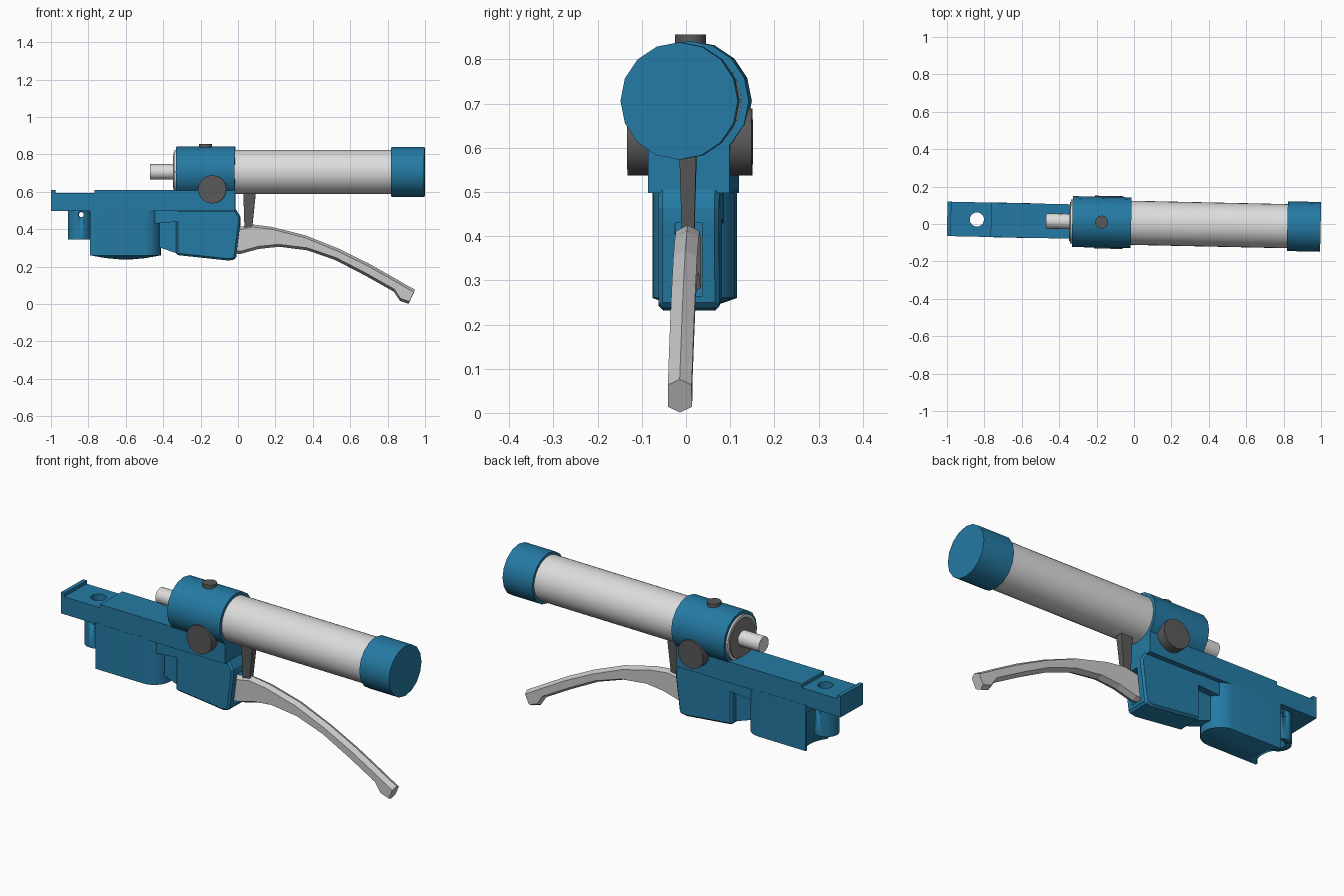
import bpy, bmesh, math
from mathutils import Matrix

if "Cube" in bpy.data.objects:
    bpy.data.objects.remove(bpy.data.objects["Cube"])

# Whole model is turned very slightly about z
PLACE = Matrix.Translation((0, 0.006, 0)) @ Matrix.Rotation(-0.0215, 4, 'Z')
AXIS_Z = 0.706


def material(name, rgb):
    m = bpy.data.materials.new(name)
    m.diffuse_color = (*rgb, 1)
    m.use_nodes = True
    m.node_tree.nodes["Principled BSDF"].inputs["Base Color"].default_value = m.diffuse_color
    return m


BLUE = material("blue", (0.018, 0.195, 0.37))
SILVER = material("light_silver", (0.72, 0.72, 0.72))
LEVER = material("lever_grey", (0.58, 0.58, 0.58))
DARK = material("dark_grey", (0.10, 0.10, 0.10))
DISC = material("mid_grey", (0.21, 0.19, 0.19))


def finish(bm, name, mat, smooth=True):
    bmesh.ops.recalc_face_normals(bm, faces=bm.faces)
    me = bpy.data.meshes.new(name)
    bm.to_mesh(me)
    bm.free()
    me.transform(PLACE)
    ob = bpy.data.objects.new(name, me)
    bpy.context.collection.objects.link(ob)
    if mat:
        me.materials.append(mat)
    activate(ob)
    if smooth:
        bpy.ops.object.shade_smooth_by_angle(angle=math.radians(32))
    return ob


def activate(ob):
    bpy.ops.object.select_all(action='DESELECT')
    ob.select_set(True)
    bpy.context.view_layer.objects.active = ob


def loft(rings, name, mat, smooth=True):
    """Skin closed rings of equal length and cap both ends."""
    bm = bmesh.new()
    vs = [[bm.verts.new(p) for p in r] for r in rings]
    n = len(rings[0])
    for a, b in zip(vs, vs[1:]):
        for i in range(n):
            j = (i + 1) % n
            bm.faces.new((a[i], a[j], b[j], b[i]))
    bm.faces.new(vs[0])
    bm.faces.new(vs[-1])
    return finish(bm, name, mat, smooth)


def plate(pts, half, name, mat):
    """Side profile (x, z) extruded evenly across y."""
    return loft([[(x, s * half, z) for x, z in pts] for s in (-1, 1)], name, mat, False)


def cyl(axis, a, b, c1, c2, r, n, name, mat):
    """Cylinder from a to b along an axis; c1, c2 are the other two coordinates."""
    rings = []
    for t in (a, b):
        ring = []
        for i in range(n):
            u = c1 + r * math.cos(2 * math.pi * i / n)
            v = c2 + r * math.sin(2 * math.pi * i / n)
            ring.append({'x': (t, u, v), 'y': (u, t, v), 'z': (u, v, t)}[axis])
        rings.append(ring)
    return loft(rings, name, mat)


def cut(ob, cutter):
    cutter.hide_render = True
    m = ob.modifiers.new("cut", 'BOOLEAN')
    m.operation, m.solver, m.object = 'DIFFERENCE', 'EXACT', cutter
    activate(ob)
    bpy.ops.object.modifier_apply(modifier=m.name)
    bpy.data.objects.remove(cutter)


# Cylinder assembly: tube, cap, collar, rod
cyl('x', -0.34, 0.85, 0, AXIS_Z, 0.118, 32, "tube", SILVER)
cyl('x', 0.82, 0.998, 0, AXIS_Z, 0.133, 16, "end_cap", BLUE)
cyl('x', -0.33, -0.015, 0, AXIS_Z, 0.136, 16, "collar", BLUE)
cyl('x', -0.345, -0.33, 0, AXIS_Z, 0.104, 32, "tube_end_disc", DISC)
cyl('x', -0.47, -0.33, 0, AXIS_Z, 0.041, 16, "rod", SILVER)

# Collar screws
cyl('y', -0.141, 0.141, -0.135, 0.613, 0.076, 16, "side_screws", DARK)
cyl('z', 0.80, 0.856, -0.173, 0, 0.035, 16, "top_screw", DARK)

# Rail with step and end lip, saddle under the collar
rail = plate([(-0.999, 0.498), (-0.999, 0.61), (-0.978, 0.61), (-0.978, 0.592), (-0.765, 0.592),
              (-0.765, 0.61), (-0.015, 0.61), (-0.015, 0.498)], 0.092, "rail", BLUE)
plate([(-0.329, 0.55), (-0.329, 0.68), (-0.016, 0.68), (-0.016, 0.55)], 0.0915, "saddle", BLUE)
cut(rail, cyl('z', 0.4, 0.7, -0.84, 0, 0.038, 20, "rail_hole", None))

# Hollow boss under the rail
boss = cyl('z', 0.345, 0.505, -0.848, 0, 0.062, 24, "boss", BLUE)
cut(boss, cyl('z', 0.3, 0.6, -0.84, 0, 0.038, 20, "boss_hole", None))
cut(boss, cyl('y', -0.2, 0.2, -0.838, 0.478, 0.014, 12, "pin_hole", None))

# Rounded housing: flat sides, round right end, shallow domed base
W, X0, X1 = 0.093, -0.79, -0.505
outline = [(X0, W), (X0, -W)]
for i in range(13):
    t = -math.pi / 2 + math.pi * i / 12
    outline.append((X1 + W * math.cos(t), W * math.sin(t)))


def ring(k, z):
    return [(-0.6 + (x + 0.6) * k, y * k, z) for x, y in outline]


housing = loft([ring(1, 0.505), ring(1, 0.26), ring(0.55, 0.245), ring(0.15, 0.238)],
               "housing", BLUE)
cut(housing, cyl('z', 0.1, 0.46, -0.848, 0, 0.1, 24, "housing_scoop", None))

# Bridge between housing and lever block
plate([(-0.50, 0.425), (-0.32, 0.44), (-0.32, 0.505), (-0.50, 0.505)], 0.069, "upper_bridge", BLUE)
plate([(-0.44, 0.31), (-0.32, 0.268), (-0.32, 0.46), (-0.44, 0.46)], 0.035, "web", BLUE)

# Lever block with chamfered edges and a slot for the lever
block = plate([(-0.33, 0.262), (-0.05, 0.232), (-0.012, 0.24), (0.013, 0.43), (0.013, 0.465),
               (-0.012, 0.505), (-0.33, 0.505)], 0.069, "lever_block", BLUE)
bev = block.modifiers.new("bevel", 'BEVEL')
bev.width, bev.segments, bev.limit_method = 0.01, 1, 'ANGLE'
bev.angle_limit = math.radians(60)
activate(block)
bpy.ops.object.modifier_apply(modifier="bevel")
cut(block, plate([(-0.08, 0.265), (0.1, 0.265), (0.1, 0.43), (-0.08, 0.43)], 0.031, "slot", None))

# Lever: six-sided section with a ridge on top and below
stations = [((-0.07, 0.405), (-0.07, 0.27)), ((0.01, 0.412), (0.015, 0.268)),
            ((0.08, 0.425), (0.11, 0.294)), ((0.18, 0.412), (0.22, 0.306)),
            ((0.36, 0.367), (0.37, 0.287)), ((0.54, 0.295), (0.52, 0.235)),
            ((0.70, 0.216), (0.68, 0.152)), ((0.85, 0.131), (0.833, 0.066)),
            ((0.89, 0.107), (0.866, 0.016)), ((0.947, 0.076), (0.912, 0.001))]
rings = []
for (tx, tz), (bx, bz) in stations:
    d = 0.014 / math.hypot(tx - bx, tz - bz)
    dx, dz = (bx - tx) * d, (bz - tz) * d
    h = 0.027
    rings.append([(tx, 0, tz), (tx + dx, h, tz + dz), (bx - dx, h, bz - dz),
                  (bx, 0, bz), (bx - dx, -h, bz - dz), (tx + dx, -h, tz + dz)])
loft(rings, "lever", LEVER, False)

# Tapered push strut from tube to lever
loft([[(xa, -h, z), (xb, -h, z), (xb, h, z), (xa, h, z)]
      for xa, xb, h, z in ((0.028, 0.098, 0.02, 0.62), (0.035, 0.075, 0.014, 0.40))],
     "push_strut", DARK, False)
